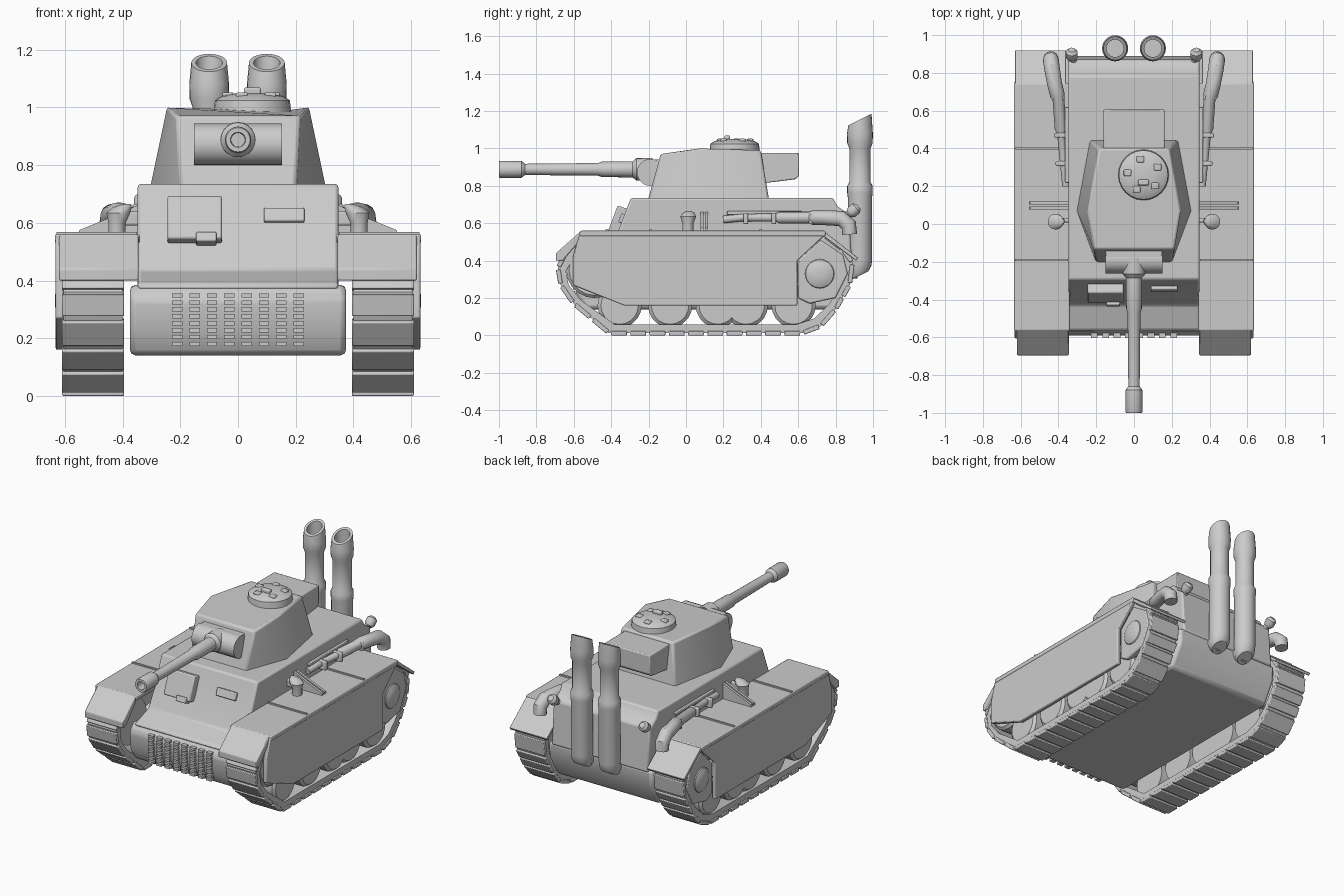
import bpy, bmesh, math
from mathutils import Vector


def finish(name, bm, bevel=0.0, mirror=False):
    bmesh.ops.recalc_face_normals(bm, faces=bm.faces)
    me = bpy.data.meshes.new(name)
    bm.to_mesh(me)
    bm.free()
    me.shade_smooth()
    me.set_sharp_from_angle(angle=math.radians(35))
    ob = bpy.data.objects.new(name, me)
    bpy.context.collection.objects.link(ob)
    if bevel:
        b = ob.modifiers.new("bevel", 'BEVEL')
        b.width, b.segments, b.limit_method = bevel, 2, 'ANGLE'
    if mirror:
        ob.modifiers.new("mirror", 'MIRROR')
    return ob


def add_loft(bm, rings, caps=True, closed=False):
    rows = [[bm.verts.new(p) for p in r] for r in rings]
    n = len(rows[0])
    pairs = list(zip(rows, rows[1:])) + ([(rows[-1], rows[0])] if closed else [])
    for a, b in pairs:
        for i in range(n):
            j = (i + 1) % n
            bm.faces.new((a[i], a[j], b[j], b[i]))
    if caps and not closed:
        bm.faces.new(rows[0])
        bm.faces.new(rows[-1])


def loft(name, rings, bevel=0.0, mirror=False, closed=False):
    bm = bmesh.new()
    add_loft(bm, rings, closed=closed)
    return finish(name, bm, bevel, mirror)


def prism(name, prof, x0, x1, bevel=0.0, mirror=False):
    """Side profile of (y, z) points extruded along x."""
    return loft(name, [[(x, y, z) for y, z in prof] for x in (x0, x1)], bevel, mirror)


def add_box(bm, c, s, tilt=0.0):
    """Box with centre c and size s, tilted about x."""
    ca, sa = math.cos(tilt), math.sin(tilt)
    rings = []
    for x in (-.5, .5):
        ring = []
        for y, z in ((-.5, -.5), (.5, -.5), (.5, .5), (-.5, .5)):
            y, z = y * s[1], z * s[2]
            ring.append((c[0] + x * s[0], c[1] + y * ca - z * sa, c[2] + y * sa + z * ca))
        rings.append(ring)
    add_loft(bm, rings)


def box(name, c, s, bevel=0.0, mirror=False, tilt=0.0):
    bm = bmesh.new()
    add_box(bm, c, s, tilt)
    return finish(name, bm, bevel, mirror)


def tube(name, pts, seg=20, axis=None, mirror=False):
    """Round sweep through (x, y, z, radius) points; a fixed axis makes it a lathe."""
    rings, P = [], [Vector(p[:3]) for p in pts]
    for i, p in enumerate(pts):
        t = Vector(axis) if axis else P[min(i + 1, len(P) - 1)] - P[max(i - 1, 0)]
        t.normalize()
        u = t.cross(Vector((1, 0, 0)))
        if u.length < 0.1:
            u = t.cross(Vector((0, 1, 0)))
        u.normalize()
        v = t.cross(u)
        rings.append([P[i] + p[3] * (u * math.cos(a) + v * math.sin(a))
                      for a in (2 * math.pi * k / seg for k in range(seg))])
    return loft(name, rings, mirror=mirror)


# Hull
prism("lower_hull", [(-.555, .385), (-.59, .34), (-.585, .22), (-.54, .14), (.80, .14),
                     (.88, .28), (.885, .385)], -.375, .375, .02)
prism("upper_hull", [(-.57, .37), (-.56, .39), (-.43, .435), (-.36, .565), (-.295, .735), (.785, .735),
                     (.81, .69), (.87, .65), (.89, .37)], -.348, .348, .012)
box("driver_hatch", (-.15, -.365, .61), (.19, .06, .16), .008, tilt=-.36)
box("hatch_latch", (-.11, -.41, .545), (.07, .05, .035), .005, tilt=-.36)
box("vision_slit", (.16, -.34, .625), (.14, .03, .05), .005, tilt=-.36)
box("side_rail", (.35, .42, .655), (.03, .4, .02), .004, True)

# Spare links on the bow
bm = bmesh.new()
for i in range(8):
    for j in range(8):
        add_box(bm, (-.21 + i * .06, -.588, .18 + j * .024), (.036, .03, .015))
finish("bow_spare_links", bm)

# Fenders, mudguards and skirts
prism("fender", [(-.565, .53), (-.565, .56), (.745, .56), (.745, .53)], .34, .635, .006, True)
prism("front_mudguard", [(-.56, .56), (-.695, .44), (-.695, .40), (-.66, .40), (-.555, .52)],
      .345, .62, .005, True)
prism("rear_mudguard", [(.735, .56), (.92, .415), (.91, .40), (.73, .535)], .36, .63, .003, True)
for y in (-.19, .40):
    box("fender_rib", (.49, y, .562), (.28, .012, .012), 0, True)
prism("side_skirt", [(-.565, .555), (-.605, .42), (-.605, .27), (-.33, .16), (.595, .16),
                     (.595, .40), (.735, .53), (.735, .555)], .605, .632, .006, True)

# Track belts with link pads
path = [(-.54, .535), (-.64, .45), (-.685, .36), (-.67, .27), (-.60, .17), (-.41, .012), (.62, .012),
        (.72, .05), (.80, .14), (.875, .27), (.89, .39), (.84, .46), (.74, .535)]
inner = [(.1 + (y - .1) * .945, .275 + (z - .275) * .82) for y, z in path]
loft("track_belt", [[(x, y, z) for y, z in p] for p, x in
                    ((path, .40), (path, .605), (inner, .605), (inner, .40))], 0, True, closed=True)
bm = bmesh.new()
for (y0, z0), (y1, z1) in zip(path, path[1:]):
    d = math.hypot(y1 - y0, z1 - z0)
    n = max(1, round(d / .1))
    for k in range(n):
        f = (k + .5) / n
        add_box(bm, (.5025, y0 + (y1 - y0) * f, z0 + (z1 - z0) * f),
                (.215, d / n * .82, .024), math.atan2(z1 - z0, y1 - y0))
finish("track_links", bm, .004, True)

# Running gear
for y in (-.355, -.085, .17, .32, .575):
    tube("road_wheel", [(.42, y, .16, .118), (.575, y, .16, .118), (.59, y, .16, .10)], 20, (1, 0, 0), True)
for y, z, r in ((-.49, .35, .15), (.72, .335, .145)):
    tube("end_wheel", [(.42, y, z, r), (.585, y, z, r), (.6, y, z, r * .9)], 20, (1, 0, 0), True)
prism("drive_cover", [(.60, .40), (.72, .51), (.84, .43), (.865, .33), (.80, .20), (.66, .17), (.60, .20)],
      .57, .612, .008, True)
tube("drive_hub", [(.6, .715, .33, .085), (.618, .715, .33, .075), (.63, .715, .33, .05),
                   (.634, .715, .33, .02)], 20, (1, 0, 0), True)

# Turret
base = [(-.20, -.205), (.20, -.205), (.305, .07), (.235, .445), (-.235, .445), (-.305, .07)]
top = [(-.215, -.135, .97), (.215, -.135, .97), (.245, .07, 1.005), (.185, .40, .99),
       (-.185, .40, .99), (-.245, .07, 1.005)]
loft("turret", [[(x, y, .72) for x, y in base], top], .012)
prism("turret_bustle", [(.38, .81), (.585, .835), (.605, .855), (.605, .975), (.38, .975)], -.162, .162, .006)
tube("commander_cupola", [(.05, .26, .98, .135), (.05, .26, 1.025, .13), (.05, .26, 1.04, .105),
                          (.05, .26, 1.05, .05)], 24, (0, 0, 1))
for k in range(5):
    a = k * 1.257 + .5
    box("cupola_periscope", (.05 + .085 * math.cos(a), .26 + .085 * math.sin(a), 1.035),
        (.04, .035, .035), .006)
box("cupola_handle", (.05, .22, 1.055), (.06, .03, .03), .008)

# Gun
tube("mantlet", [(-.152, -.19, .872, .072), (.152, -.19, .872, .072)], 24, (1, 0, 0))
box("mantlet_plate", (0, -.17, .872), (.30, .08, .14), .01)
tube("gun_barrel", [(0, y, .888, r) for y, r in
                    ((-.18, .062), (-.265, .06), (-.285, .043), (-.45, .041), (-.47, .034), (-.86, .03),
                     (-.88, .045), (-.99, .046), (-1, .042), (-1, .026), (-.93, .024))], 20, (0, 1, 0))

# Exhaust stacks with slanted mouths and elbow feet
for x in (-.1, .1):
    ob = tube("exhaust_stack", [(x, .93, z, r) for z, r in
                                ((.32, .045), (.34, .06), (.40, .065), (.74, .065), (.76, .068), (.80, .068),
                                 (.82, .057), (1.0, .057), (1.03, .068), (1.08, .069), (1.155, .062),
                                 (1.155, .046), (1.05, .046))], 24, (0, 0, 1))
    for v in ob.data.vertices:
        if v.co.z > 1.1 or v.co.z < .38:
            v.co.z += .5 * (v.co.y - .93)
    tube("exhaust_elbow", [(x, .84, .35, .05), (x, .91, .36, .055)], 20)

# Side piping, tow knobs and fittings on the fenders
tube("side_pipe", [(.44, .875, .54, .04), (.44, .87, .59, .042), (.435, .83, .625, .042), (.42, .74, .63, .04),
                   (.405, .68, .63, .04), (.40, .66, .63, .032), (.388, .50, .63, .032), (.386, .48, .63, .022),
                   (.37, .30, .63, .02), (.36, .20, .62, .02)], 14, mirror=True)
for y in (.32, .47, .67):
    box("pipe_clamp", (.375 + (y - .2) * .06, y, .625), (.065, .025, .06), .006, True)
tube("rear_knob_stem", [(.31, .84, .63, .018), (.33, .89, .665, .018)], 12, mirror=True)
tube("rear_knob", [(.33, .87, .65, .02), (.33, .885, .66, .032), (.33, .91, .68, .032),
                   (.33, .922, .69, .018)], 14, mirror=True)
tube("side_lamp", [(.42, .01, .55, .03), (.42, .01, .60, .03), (.415, .012, .635, .042),
                   (.40, .014, .655, .032), (.385, .015, .665, .015)], 14, (0, 0, 1), True)
box("lamp_bracket", (.39, .02, .615), (.10, .025, .05), .008, True)
for y in (.085, .11):
    loft("side_gusset", [[(.34, yy, .55), (.555, yy, .55), (.55, yy, .575), (.44, yy, .62), (.34, yy, .665)]
                         for yy in (y - .008, y + .008)], 0, True)
